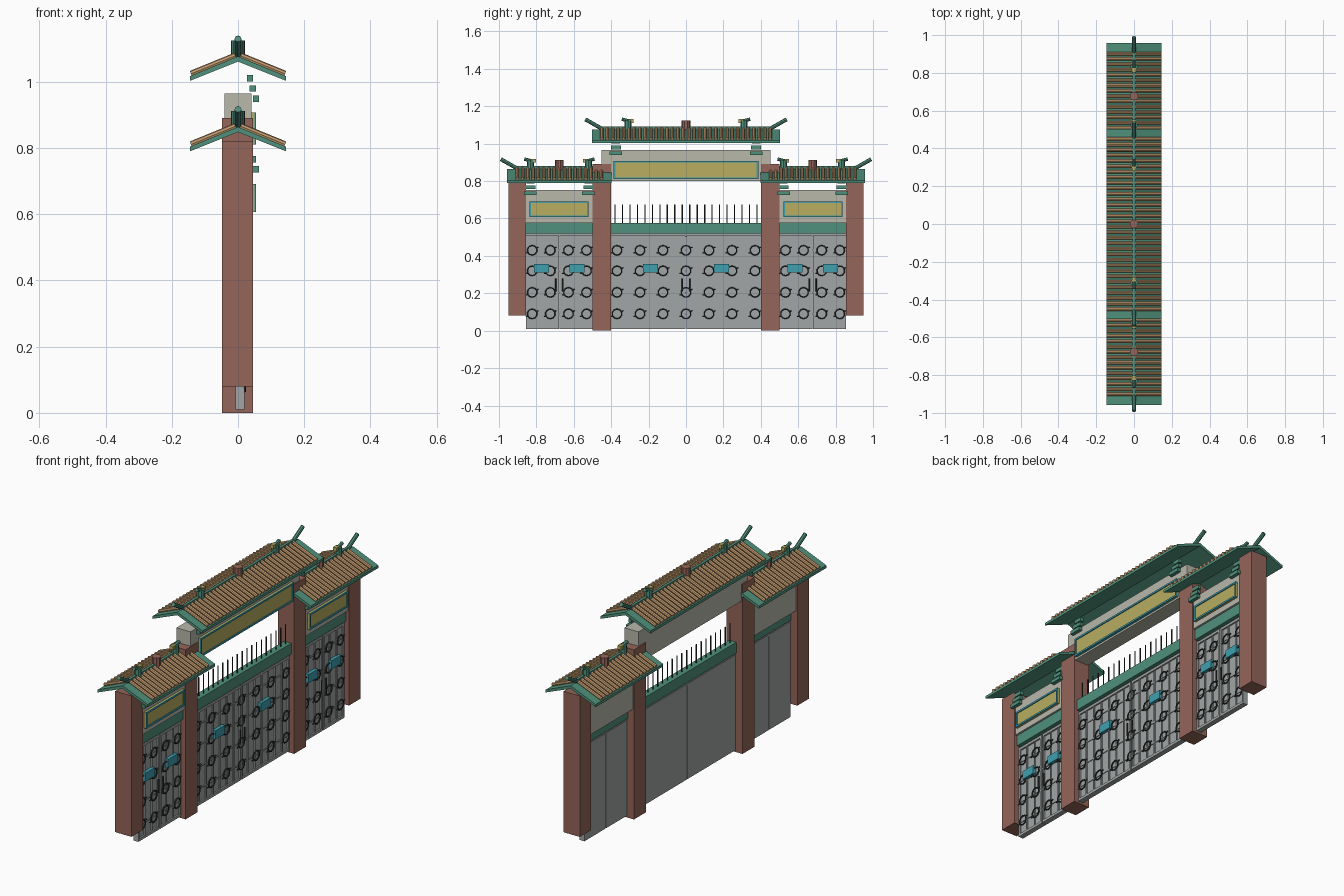
import bpy, bmesh, math
from mathutils import Vector, Matrix

if "Cube" in bpy.data.objects:
    bpy.data.objects.remove(bpy.data.objects["Cube"])


def mat(name, r, g, b):
    m = bpy.data.materials.new(name)
    m.diffuse_color = (r, g, b, 1)
    m.use_nodes = True
    m.node_tree.nodes["Principled BSDF"].inputs["Base Color"].default_value = m.diffuse_color
    return m


BROWN = mat("brown", 0.30, 0.13, 0.10)
GREEN = mat("green", 0.08, 0.28, 0.20)
TAN = mat("tan", 0.55, 0.33, 0.16)
GOLD = mat("gold", 0.48, 0.42, 0.12)
TEAL = mat("teal", 0.05, 0.35, 0.43)
STONE = mat("stone", 0.48, 0.48, 0.41)
STEEL = mat("steel", 0.36, 0.38, 0.38)
IRON = mat("iron", 0.03, 0.035, 0.035)


def finish(bm, name, m):
    bmesh.ops.recalc_face_normals(bm, faces=bm.faces)
    me = bpy.data.meshes.new(name)
    bm.to_mesh(me)
    bm.free()
    me.materials.append(m)
    ob = bpy.data.objects.new(name, me)
    bpy.context.collection.objects.link(ob)
    return ob


def boxes(name, m, items):
    """Boxes given as (x0, x1, y0, y1, z0, z1), joined in one object."""
    bm = bmesh.new()
    for x0, x1, y0, y1, z0, z1 in items:
        mx = Matrix.Translation(((x0 + x1) / 2, (y0 + y1) / 2, (z0 + z1) / 2))
        mx = mx @ Matrix.Diagonal((x1 - x0, abs(y1 - y0), z1 - z0, 1))
        bmesh.ops.create_cube(bm, size=1, matrix=mx)
    return finish(bm, name, m)


def rods(name, m, segs, r, sides=8):
    """Round bars between pairs of points, joined in one object."""
    bm = bmesh.new()
    for a, b in segs:
        a, b = Vector(a), Vector(b)
        d = b - a
        mx = Matrix.Translation((a + b) / 2) @ d.to_track_quat('Z', 'Y').to_matrix().to_4x4()
        bmesh.ops.create_cone(bm, cap_ends=True, segments=sides, radius1=r,
                              radius2=r, depth=d.length, matrix=mx)
    return finish(bm, name, m)


def prism(name, m, profile, y0, y1):
    """Extrude an x-z profile along y."""
    bm = bmesh.new()
    f = bm.faces.new([bm.verts.new((x, y0, z)) for x, z in profile])
    ext = bmesh.ops.extrude_face_region(bm, geom=[f])
    bmesh.ops.translate(bm, vec=(0, y1 - y0, 0),
                        verts=[v for v in ext["geom"] if isinstance(v, bmesh.types.BMVert)])
    return finish(bm, name, m)


def roof(name, yc, half, tile_half, n, z, horn_sides, orn, br):
    # Gabled slab and ridge
    prism(name + "_slab", GREEN, [(-.145, z), (0, z + .058), (.145, z), (.145, z + .014),
                                  (0, z + .074), (-.145, z + .014)], yc - half, yc + half)
    boxes(name + "_ridge", GREEN, [(-.007, .007, yc - tile_half, yc + tile_half, z + .06, z + .09)])
    # Round tiles running down both slopes
    tiles = []
    for i in range(n):
        y = yc - tile_half + .01 + (2 * tile_half - .02) * i / (n - 1)
        tiles += [((0, y, z + .079), (s * .142, y, z + .021)) for s in (-1, 1)]
    rods(name + "_tiles", TAN, tiles, .0095)
    # Upswept horns at the roof ends
    rods(name + "_horns", GREEN, [((0, yc + s * (tile_half - .012), z + .076),
                                   (0, yc + s * (tile_half + .078), z + .127))
                                  for s in horn_sides], .0105)
    # Ridge beasts facing inward
    for s in (-1, 1):
        y = yc + s * orn
        rods(name + "_beast_body", GREEN, [((0, y, z + .07), (0, y, z + .122))], .019)
        rods(name + "_beast_tail", GREEN, [((0, y - s * .005, z + .118), (0, y + s * .033, z + .128))], .009)
        boxes(name + "_beast_head", GOLD, [(-.01, .01, y - s * .03, y - s * .006, z + .108, z + .128)])
    rods(name + "_finial", BROWN, [((0, yc, z + .07), (0, yc, z + .122))], .023, 10)
    # Stepped eave brackets
    steps = []
    for s in (-1, 1):
        for k, (x, w) in enumerate([(.027, .022), (.035, .027), (.045, .033)]):
            y, zz = yc + s * br, z + .008 - .031 * k
            steps.append((x, x + .019, y - w, y + w, zz - .01, zz + .009))
    boxes(name + "_brackets", GREEN, steps)


roof("upper_roof", 0, .503, .46, 32, 1.003, (-1, 1), .31, .375)
for s, side in ((-1, "left"), (1, "right")):
    roof(side + "_roof", s * .677, .28, .235, 17, .79, (s,), .155, .155)

# Pillars
for s in (-1, 1):
    boxes("outer_pillar", BROWN, [(-.048, .046, s * .855, s * .95, .08, .82)])
    boxes("inner_pillar", BROWN, [(-.048, .046, s * .40, s * .50, 0, .89)])


def sign(name, y0, y1, z0, z1, py0, py1, pz0, pz1):
    # Stone lintel with a teal frame around a gold panel
    boxes(name + "_lintel", STONE, [(-.041, .041, y0, y1, z0, z1)])
    boxes(name + "_panel", GOLD, [(.035, .05, py0, py1, pz0, pz1)])
    t = .009
    boxes(name + "_frame", TEAL, [(.035, .055, py0, py1, pz0, pz0 + t), (.035, .055, py0, py1, pz1 - t, pz1),
                                  (.035, .055, py0, py0 + t, pz0 + t, pz1 - t),
                                  (.035, .055, py1 - t, py1, pz0 + t, pz1 - t)])


sign("center", -.453, .453, .80, .965, -.387, .387, .81, .908)
sign("left", -.855, -.50, .577, .752, -.838, -.52, .607, .692)
sign("right", .50, .855, .577, .752, .52, .838, .607, .692)

# Ring shared by all door grilles
bpy.ops.mesh.primitive_torus_add(major_segments=10, minor_segments=5, major_radius=.025, minor_radius=.0038)
ring = bpy.context.object
ring.data.transform(Matrix.Rotation(math.pi / 2, 4, 'Y'))
ring.data.materials.append(IRON)
ring_mesh = ring.data
bpy.data.objects.remove(ring)


def gate(name, yc, half, ring_n, pitch, plate):
    y0, y1 = yc - half, yc + half
    boxes(name + "_gate", STEEL, [(-.008, .012, y0, yc - .002, .01, .51), (-.008, .012, yc + .002, y1, .01, .51)])
    boxes(name + "_beam", GREEN, [(-.012, .03, y0, y1, .52, .577)])
    boxes(name + "_beam_core", STEEL, [(-.006, .01, y0, y1, .50, .53)])
    # Leaf frames and vertical bars
    bars = []
    for a, b in ((y0, yc - .003), (yc + .003, y1)):
        bars += [(.01, .02, a, b, .01, .024), (.01, .02, a, b, .496, .51),
                 (.01, .02, a, a + .01, .024, .496), (.01, .02, b - .01, b, .024, .496)]
        n = round((b - a) / .06)
        for i in range(1, n):
            y = a + (b - a) * i / n
            bars.append((.01, .018, y - .003, y + .003, .024, .496))
    rows = [.09, .205, .32, .43]
    bars += [(.01, .016, y0, y1, z - .003, z + .003) for z in rows]
    boxes(name + "_bars", STEEL, bars)
    # Iron rings with curled tails
    tails = []
    for z in rows:
        for i in range(ring_n):
            y = yc + (i - (ring_n - 1) / 2) * pitch
            o = bpy.data.objects.new(name + "_ring", ring_mesh)
            o.location = (.02, y, z)
            bpy.context.collection.objects.link(o)
            for s in (-1, 1):
                p, q = (.02, y + s * .022, z + s * .013), (.02, y + s * .034, z + s * .015)
                tails.append((p, q))
    rods(name + "_ring_tails", IRON, tails, .0035, 5)
    # Pull handles and blue plates
    rods(name + "_handles", IRON, [((.026, yc + s * .019, .21), (.026, yc + s * .019, .28)) for s in (-1, 1)], .004, 6)
    boxes(name + "_plates", TEAL, [(.012, .03, yc + s * plate - .04, yc + s * plate + .04, .312, .357)
                                   for s in (-1, 1)])


gate("center", 0, .40, 7, .123, .19)
gate("left", -.677, .1775, 4, .097, .095)
gate("right", .677, .1775, 4, .097, .095)

# Spikes above the centre beam
rods("spikes", IRON, [((.01, -.38 + .04 * i, .57), (.01, -.38 + .04 * i, .675)) for i in range(20)], .003, 6)
